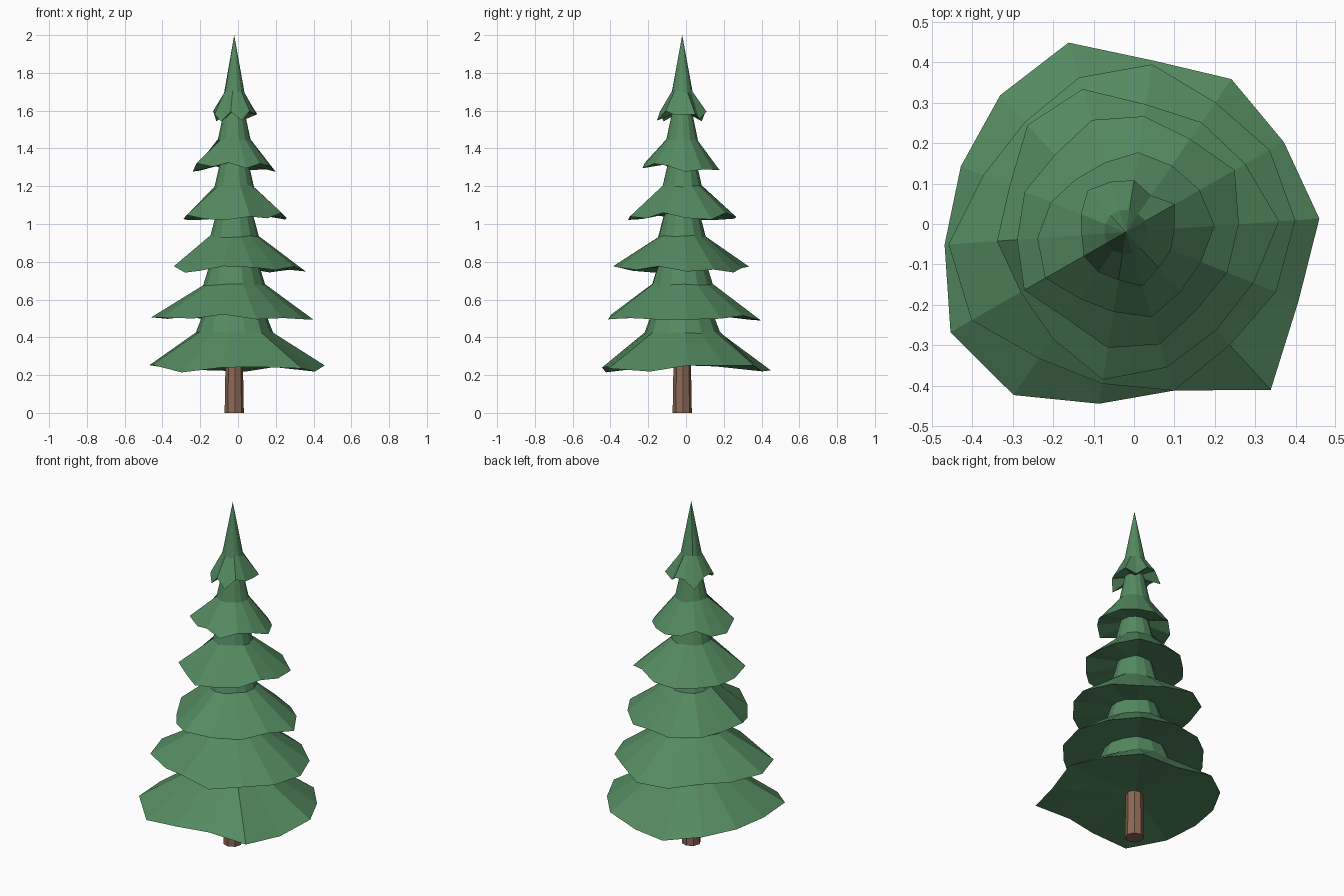
import bpy, bmesh, math, random
from mathutils import Vector

random.seed(4)
default_cube = bpy.data.objects.get("Cube")
if default_cube:
    bpy.data.objects.remove(default_cube)

CENTRE = Vector((-0.02, -0.02, 0))
SIDES = 14
PHASE = math.radians(4)


def make_material(name, colour):
    material = bpy.data.materials.new(name)
    material.use_nodes = True
    material.diffuse_color = colour
    material.node_tree.nodes["Principled BSDF"].inputs["Base Color"].default_value = colour
    return material


def finish(name, bm, material):
    bmesh.ops.recalc_face_normals(bm, faces=bm.faces)
    mesh = bpy.data.meshes.new(name)
    bm.to_mesh(mesh)
    bm.free()
    mesh.materials.append(material)
    tree_part = bpy.data.objects.new(name, mesh)
    bpy.context.collection.objects.link(tree_part)
    return tree_part


def ring(bm, radii, height, wobble):
    verts = []
    for i, radius in enumerate(radii):
        angle = PHASE + math.tau * i / len(radii)
        z = height + random.uniform(-wobble, wobble)
        offset = Vector((radius * math.cos(angle), radius * math.sin(angle), z))
        verts.append(bm.verts.new(CENTRE + offset))
    return verts


def bridge(bm, lower, upper):
    for i in range(len(lower)):
        j = (i + 1) % len(lower)
        bm.faces.new((lower[i], lower[j], upper[j], upper[i]))


def fan(bm, rim, height):
    tip = bm.verts.new(CENTRE + Vector((0, 0, height)))
    for i in range(len(rim)):
        bm.faces.new((rim[i], rim[(i + 1) % len(rim)], tip))


def make_tier(name, rim_cm, rim_z, knee_r, knee_z, tip_z, wobble):
    """Flared skirt, steep upper cone and shallow hollow underside."""
    bm = bmesh.new()
    rim = ring(bm, [r / 100 for r in rim_cm], rim_z, wobble)
    mean = sum(rim_cm) / SIDES
    # the knee follows the ragged rim only faintly
    knee_radii = [knee_r * (0.8 + 0.2 * r / mean) for r in rim_cm]
    knee = ring(bm, knee_radii, knee_z, 0.006)
    bridge(bm, rim, knee)
    fan(bm, knee, tip_z)
    fan(bm, rim, rim_z + 0.03)
    return finish(name, bm, needles)


needles = make_material("needle green", (0.09, 0.258, 0.117, 1))
bark = make_material("bark brown", (0.258, 0.138, 0.089, 1))

# Trunk
bm = bmesh.new()
foot = ring(bm, [0.051] * 8, 0, 0)
top = ring(bm, [0.045] * 8, 0.34, 0)
bridge(bm, foot, top)
bm.faces.new(foot)
bm.faces.new(top)
finish("trunk", bm, bark)

# Branch tiers: ragged rim radii, rim height, knee radius, knee height, tip, wobble
tiers = {
    "bottom_tier": ((48, 45, 46, 43, 49, 46, 44, 45, 50, 49, 43, 41, 53, 46),
                    0.235, 0.205, 0.425, 0.95, 0.025),
    "second_tier": ((42, 41, 39, 42, 40, 37, 38, 44, 44, 38, 38, 41, 38, 40),
                    0.505, 0.162, 0.68, 1.2, 0.016),
    "third_tier": ((38, 34, 33, 32, 37, 36, 31, 32, 30, 32, 37, 35, 33, 34),
                   0.76, 0.127, 0.935, 1.42, 0.018),
    "fourth_tier": ((28, 31, 28, 29, 29, 26, 27, 27, 29, 26, 29, 29, 26, 27),
                    1.04, 0.105, 1.2, 1.65, 0.02),
    "fifth_tier": ((22, 21, 20, 20, 18, 18, 20, 22, 23, 20, 20, 22, 20, 20),
                   1.3, 0.085, 1.445, 1.85, 0.025),
    "top_tier": ((12, 14, 11, 13, 13, 14, 12, 11, 12, 12, 12, 14, 12, 12),
                 1.57, 0.055, 1.7, 2, 0.03),
}
for tier_name, settings in tiers.items():
    make_tier(tier_name, *settings)
